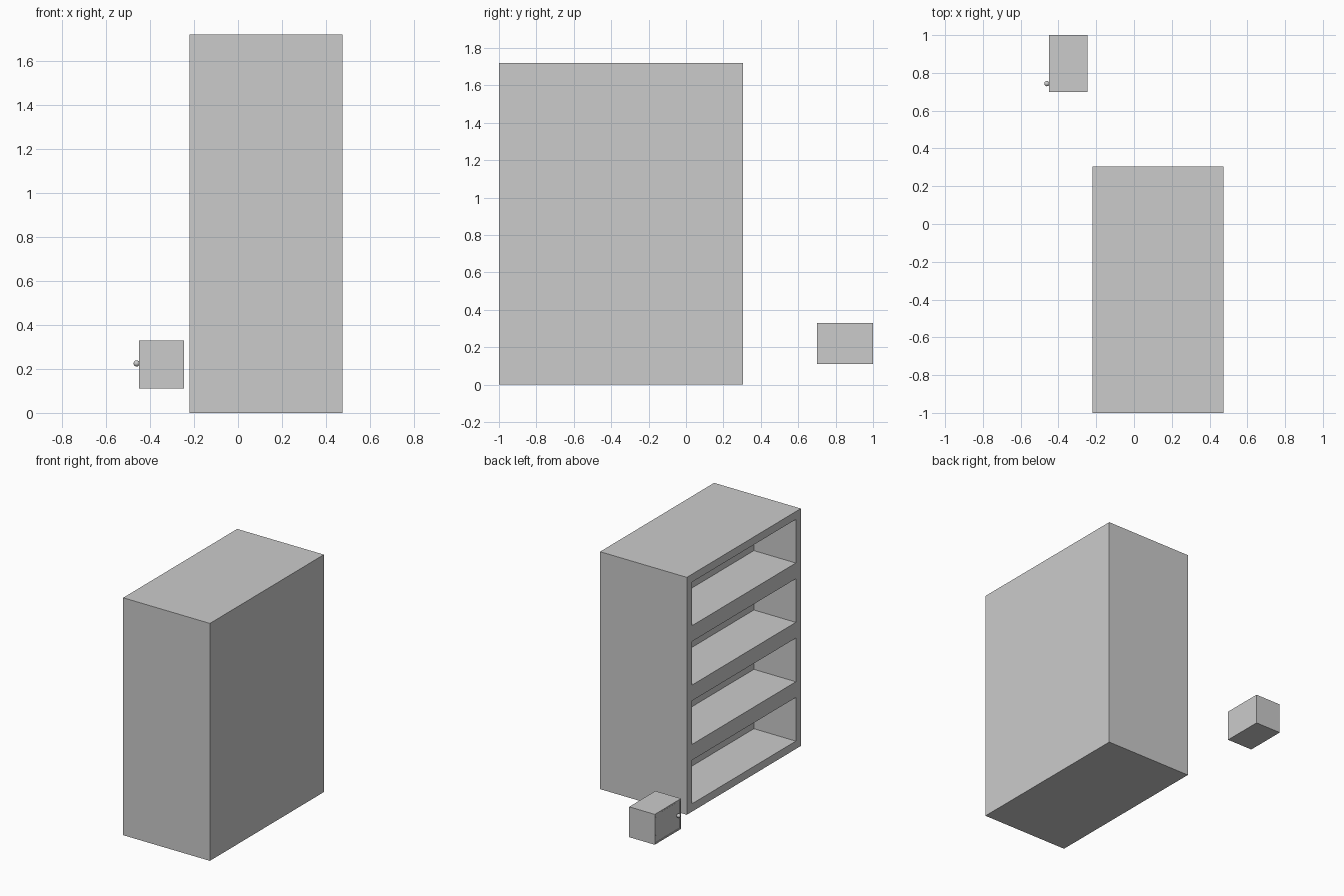
import bpy, bmesh, math
from mathutils import Vector, Matrix

if "Cube" in bpy.data.objects:
    bpy.data.objects.remove(bpy.data.objects["Cube"])


def box_bm(lo, hi):
    bm = bmesh.new()
    lo, hi = Vector(lo), Vector(hi)
    bmesh.ops.create_cube(bm, size=1, matrix=Matrix.Translation((lo + hi) / 2)
                          @ Matrix.Diagonal((*(hi - lo), 1)))
    return bm


def finish(name, bm):
    mesh = bpy.data.meshes.new(name)
    bm.to_mesh(mesh)
    bm.free()
    ob = bpy.data.objects.new(name, mesh)
    bpy.context.collection.objects.link(ob)
    return ob


def box(name, lo, hi):
    return finish(name, box_bm(lo, hi))


# Bookcase: carcass of back block, sides and boards, open towards -x
X0, X1, Y0, Y1, H = -0.22, 0.475, -1.0, 0.305, 1.72
T, DEPTH, ROWS = 0.057, 0.336, 4
cell = H / ROWS


def cut(ob, cutters):
    for c in cutters:
        m = ob.modifiers.new("opening", 'BOOLEAN')
        m.object, m.operation, m.solver = c, 'DIFFERENCE', 'EXACT'
        c.hide_render = True
    bpy.context.view_layer.objects.active = ob
    ob.select_set(True)
    for m in list(ob.modifiers):
        bpy.ops.object.modifier_apply(modifier=m.name)
    for c in cutters:
        bpy.data.objects.remove(c)
    ob.select_set(False)


bookcase = box("bookcase", (X0, Y0, 0), (X1, Y1, H))
cut(bookcase, [box("shelf_cutter", (X0 - 0.1, Y0 + T, i * cell + T),
                   (X0 + DEPTH, Y1 - T, (i + 1) * cell - T)) for i in range(ROWS)])

# Small wall cabinet with a shallow door recess in its -x face
CX0, CX1, CY0, CY1, CZ0, CZ1 = -0.45, -0.245, 0.70, 1.0, 0.11, 0.33
R = 0.01
cabinet = box("cabinet", (CX0, CY0, CZ0), (CX1, CY1, CZ1))
cut(cabinet, [box("door_cutter", (CX0 - 0.1, CY0 + R, CZ0 + R),
                  (CX0 + 0.012, CY1 - R, CZ1 - R))])
box("door", (CX0 + 0.002, CY0 + R + 0.002, CZ0 + R + 0.002),
    (CX0 + 0.014, CY1 - R - 0.002, CZ1 - R - 0.002))

# Hinges on the edge opposite the knob
for i, z in enumerate((0.155, 0.285)):
    bm = bmesh.new()
    bmesh.ops.create_cone(bm, cap_ends=True, segments=12, radius1=0.004, radius2=0.004,
                          depth=0.04, matrix=Matrix.Translation((CX0 + 0.003, CY1 - R, z)))
    finish(f"hinge_{i + 1}", bm)

# Round knob on a short stem
bm = bmesh.new()
bmesh.ops.create_uvsphere(bm, u_segments=20, v_segments=12, radius=0.014,
                          matrix=Matrix.Translation((-0.461, 0.743, 0.225)))
bmesh.ops.create_cone(bm, cap_ends=True, segments=12, radius1=0.006, radius2=0.006, depth=0.02,
                      matrix=Matrix.Translation((-0.45, 0.743, 0.225))
                      @ Matrix.Rotation(math.pi / 2, 4, 'Y'))
knob = finish("knob", bm)
bpy.context.view_layer.objects.active = knob
knob.select_set(True)
bpy.ops.object.shade_smooth_by_angle()
knob.select_set(False)
